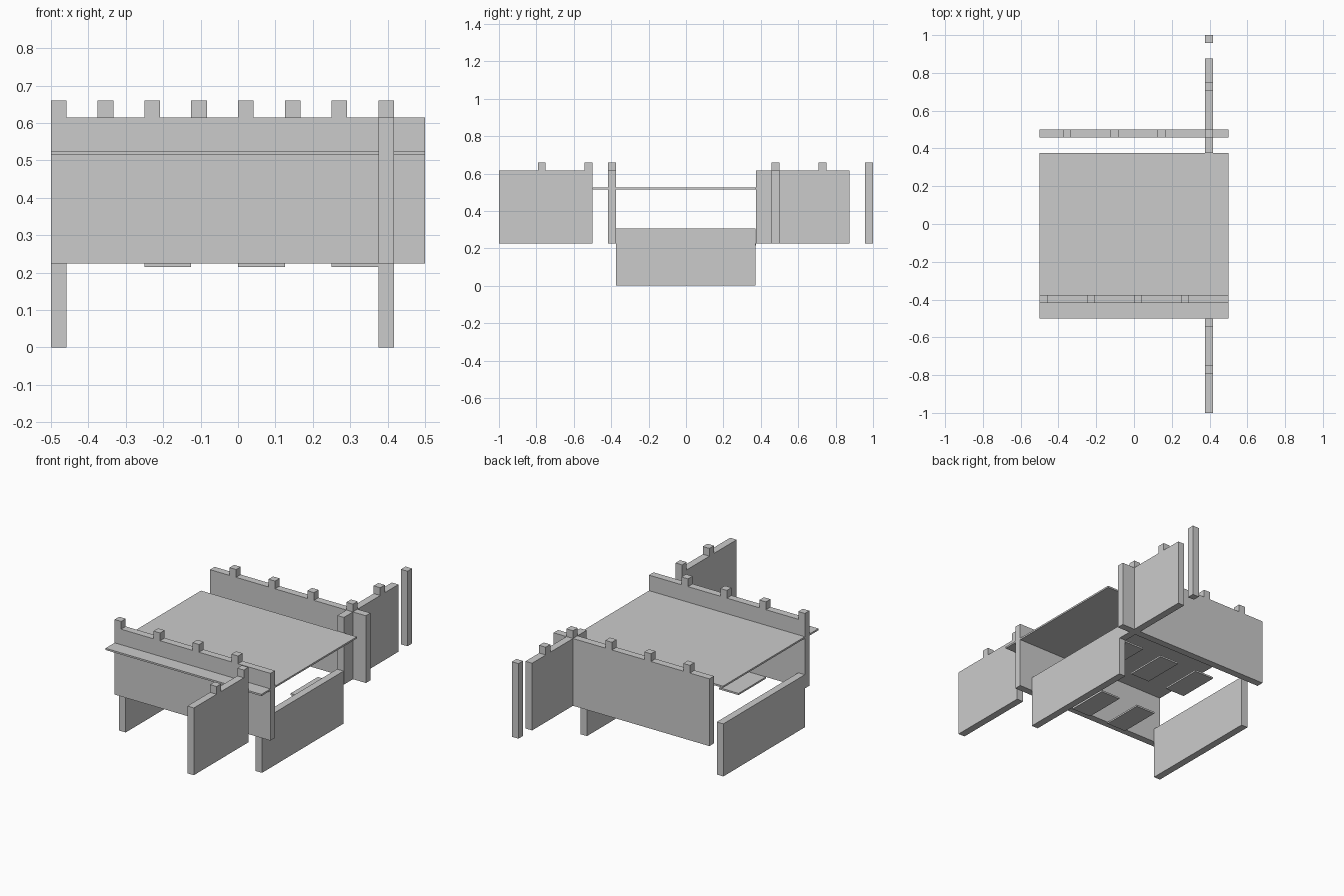
import bpy, bmesh
from mathutils import Vector

if "Cube" in bpy.data.objects:
    bpy.data.objects.remove(bpy.data.objects["Cube"])

T = 0.042                          # panel thickness
BASE, TOP, PEAK = 0.225, 0.615, 0.66


def prism(name, profile, depth):
    """Extrude a closed 3D outline along the depth vector."""
    bm = bmesh.new()
    face = bm.faces.new([bm.verts.new(p) for p in profile])
    ext = bmesh.ops.extrude_face_region(bm, geom=[face])
    verts = [g for g in ext["geom"] if isinstance(g, bmesh.types.BMVert)]
    bmesh.ops.translate(bm, vec=Vector(depth), verts=verts)
    bmesh.ops.recalc_face_normals(bm, faces=bm.faces)
    mesh = bpy.data.meshes.new(name)
    bm.to_mesh(mesh)
    bm.free()
    obj = bpy.data.objects.new(name, mesh)
    bpy.context.collection.objects.link(obj)
    return obj


def box(name, x0, x1, y0, y1, z0, z1):
    return prism(name, [(x0, y0, z0), (x1, y0, z0), (x1, y1, z0), (x0, y1, z0)],
                 (0, 0, z1 - z0))


def battlement(name, start, end, teeth, offset, along_x):
    """Wall with raised teeth; teeth lists the start of each one."""
    outline = [(end, BASE), (start, BASE)]
    for t in teeth:
        outline += [(t, TOP), (t, PEAK), (t + T, PEAK), (t + T, TOP)]
    outline.append((end, TOP))
    if teeth[0] > start:
        outline.insert(2, (start, TOP))
    # drop coincident points where a tooth meets the wall end
    outline = [p for i, p in enumerate(outline) if p != outline[i - 1]]
    if along_x:
        return prism(name, [(a, offset, z) for a, z in outline], (0, T, 0))
    return prism(name, [(offset, a, z) for a, z in outline], (T, 0, 0))


# Long battlement walls
battlement("front_wall", -0.5, 0.5, [-0.5, -0.25, 0.0, 0.25], -0.417, True)
battlement("back_wall", -0.5, 0.5, [-0.375, -0.125, 0.125, 0.375], 0.458, True)

# Short walls running out to the front and back, and the detached post
battlement("front_wing_wall", -1.0, -0.5, [-0.792, -0.5 - T], 0.375, False)
battlement("back_wing_wall", 0.375, 0.875, [0.458, 0.708], 0.375, False)
box("detached_post", 0.375, 0.375 + T, 1 - T, 1.0, BASE, PEAK)

# Thin deck
box("deck", -0.5, 0.5, -0.5, 0.375, 0.515, 0.525)

# Lower side panels standing on the ground
for side, x in (("left", -0.5), ("right", 0.375)):
    box(f"{side}_lower_panel", x, x + T, -0.375, 0.372, 0.0, 0.305)

# Two rows of thin floor tiles
for row, y in (("front", -0.375), ("back", 0.125)):
    for i, x in enumerate((-0.25, 0.0, 0.25)):
        box(f"{row}_floor_tile_{i + 1}", x, x + 0.125, y, y + 0.25, 0.215, BASE)
